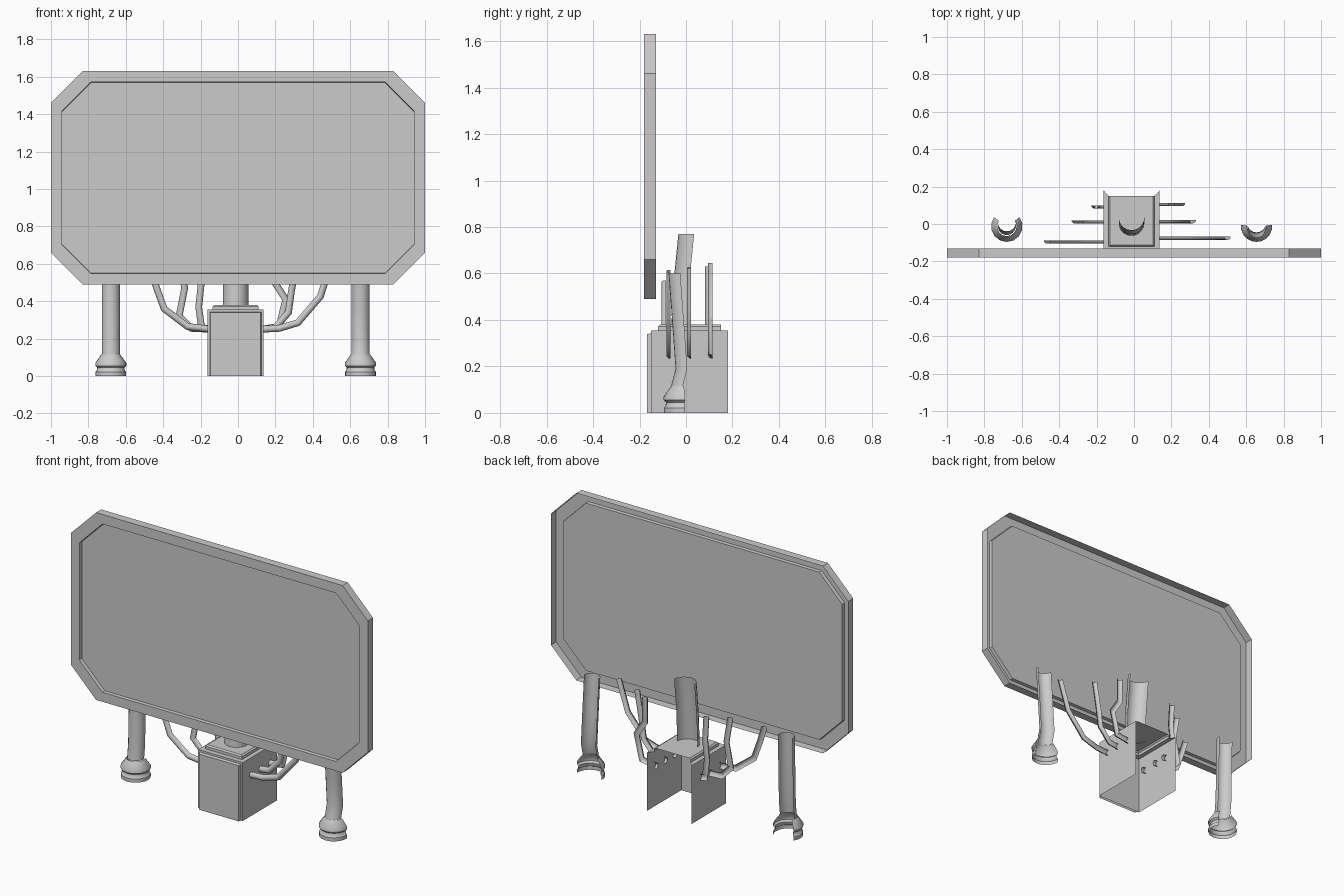
import bpy, bmesh, math
from mathutils import Vector

if "Cube" in bpy.data.objects:
    bpy.data.objects.remove(bpy.data.objects["Cube"])


def finish(name, bm, smooth=True):
    # The parts are open-backed shells, so the outside must face -y overall
    bmesh.ops.recalc_face_normals(bm, faces=bm.faces)
    if sum(f.normal.y * f.calc_area() for f in bm.faces) > 0:
        bmesh.ops.reverse_faces(bm, faces=bm.faces)
    me = bpy.data.meshes.new(name)
    bm.to_mesh(me)
    bm.free()
    ob = bpy.data.objects.new(name, me)
    bpy.context.collection.objects.link(ob)
    if smooth:
        for p in me.polygons:
            p.use_smooth = True
        me.set_sharp_from_angle(angle=math.radians(35))
    return ob


def loft(bm, rings, closed=False, cap=False):
    rows = [[bm.verts.new(p) for p in ring] for ring in rings]
    n = len(rows[0])
    for a, b in zip(rows, rows[1:]):
        for i in range(n if closed else n - 1):
            j = (i + 1) % n
            bm.faces.new((a[i], a[j], b[j], b[i]))
    if cap:
        bm.faces.new(rows[-1])


def octagon(inset, cut, y):
    x, lo, hi = 1 - inset, 0.49 + inset, 1.63 - inset
    return [(-x, y, lo + cut), (-x + cut, y, lo), (x - cut, y, lo), (x, y, lo + cut),
            (x, y, hi - cut), (x - cut, y, hi), (-x + cut, y, hi), (-x, y, hi - cut)]


def post(name, x, profile, extra=0, seg=10):
    """Open-backed round post; profile holds (z, radius, centre y)."""
    a0, a1 = -math.radians(extra), math.pi + math.radians(extra)
    angles = [a0 + (a1 - a0) * i / seg for i in range(seg + 1)]
    bm = bmesh.new()
    loft(bm, [[(x + r * math.cos(a), cy - r * math.sin(a), z) for a in angles]
              for z, r, cy in profile])
    return finish(name, bm)


def half_tube(name, path, y, r=0.018, seg=6):
    """Open-backed tube along an x-z path with mitred joints."""
    pts = [Vector((px, y, pz)) for px, pz in path]
    rings = []
    for i, p in enumerate(pts):
        d0 = (p - pts[max(i - 1, 0)]).normalized()
        d1 = (pts[min(i + 1, len(pts) - 1)] - p).normalized()
        t = (d0 + d1).normalized()
        n = Vector((-t.z, 0, t.x))
        k = r / max(t.dot(d1 if i == 0 else d0), 0.6)
        rings.append([p + n * k * math.cos(math.pi * s / seg)
                      - Vector((0, r * math.sin(math.pi * s / seg), 0))
                      for s in range(seg + 1)])
    bm = bmesh.new()
    loft(bm, rings)
    return finish(name, bm)


# Sign board: outer wall, front rim and recessed panel, open at the back
bm = bmesh.new()
loft(bm, [octagon(0, 0.17, -0.13), octagon(0, 0.17, -0.18),
          octagon(0.058, 0.155, -0.18), octagon(0.06, 0.155, -0.16)],
     closed=True, cap=True)
finish("sign_board", bm, smooth=False)


# Base box: open at the back and bottom, with a raised cap and front plate
CX, W = -0.013, 0.15


def u_line(w, front, back, z):
    return [(CX - w, back, z), (CX - w, front, z), (CX + w, front, z), (CX + w, back, z)]


bm = bmesh.new()
loft(bm, [u_line(W, -0.15, 0.18, 0), u_line(W, -0.15, 0.18, 0.355),
          u_line(0.123, -0.12, 0.15, 0.355), u_line(0.123, -0.12, 0.15, 0.372),
          u_line(0.115, -0.112, 0.15, 0.38)], cap=True)
finish("base_box", bm, smooth=False)


def arch(w, z, y):
    return [(CX - w, y, 0), (CX - w, y, z), (CX + w, y, z), (CX + w, y, 0)]


bm = bmesh.new()
loft(bm, [arch(0.138, 0.343, -0.15), arch(0.134, 0.339, -0.167)], cap=True)
finish("base_front_plate", bm, smooth=False)

# Centre post leaning back
post("centre_post", CX, [(0.375, 0.068, 0.005), (0.57, 0.068, 0.015), (0.77, 0.068, 0.035)])

# Outer legs with flared feet and slightly bent shafts
foot = [(0, 0.083), (0.022, 0.083), (0.03, 0.076), (0.045, 0.074), (0.055, 0.084), (0.07, 0.084)]
for side, x, extra, shaft in (
        ("left", -0.68, 35, [(0.115, -0.01), (0.2, 0.0), (0.4, 0.005), (0.61, 0.01)]),
        ("right", 0.655, 5, [(0.115, -0.015), (0.19, 0.004), (0.36, -0.008), (0.6, -0.026)])):
    post(side + "_foot", x, [(z, r, -0.012) for z, r in foot] + [(0.115, 0.052, -0.013)], extra)
    post(side + "_leg", x, [(z, 0.049, cy) for z, cy in shaft], extra * 0.3)

# Bent pipes running out of the box sides
pipes = {
    "left_front_pipe": (-0.087, [(-0.14, 0.25), (-0.27, 0.265), (-0.395, 0.36), (-0.435, 0.47), (-0.465, 0.565)]),
    "left_middle_pipe": (0.02, [(-0.14, 0.25), (-0.25, 0.255), (-0.315, 0.32), (-0.285, 0.47), (-0.31, 0.62)]),
    "left_back_pipe": (0.1, [(-0.14, 0.25), (-0.195, 0.26), (-0.21, 0.37), (-0.197, 0.49), (-0.205, 0.63)]),
    "right_front_pipe": (-0.067, [(0.12, 0.25), (0.22, 0.255), (0.32, 0.285), (0.44, 0.425), (0.5, 0.61)]),
    "right_middle_pipe": (0.022, [(0.12, 0.25), (0.2, 0.26), (0.27, 0.34), (0.285, 0.45), (0.315, 0.625)]),
    "right_back_pipe": (0.113, [(0.12, 0.25), (0.22, 0.265), (0.255, 0.41), (0.2, 0.495), (0.2, 0.645)]),
}
for name, (y, path) in pipes.items():
    half_tube(name, path, y)
